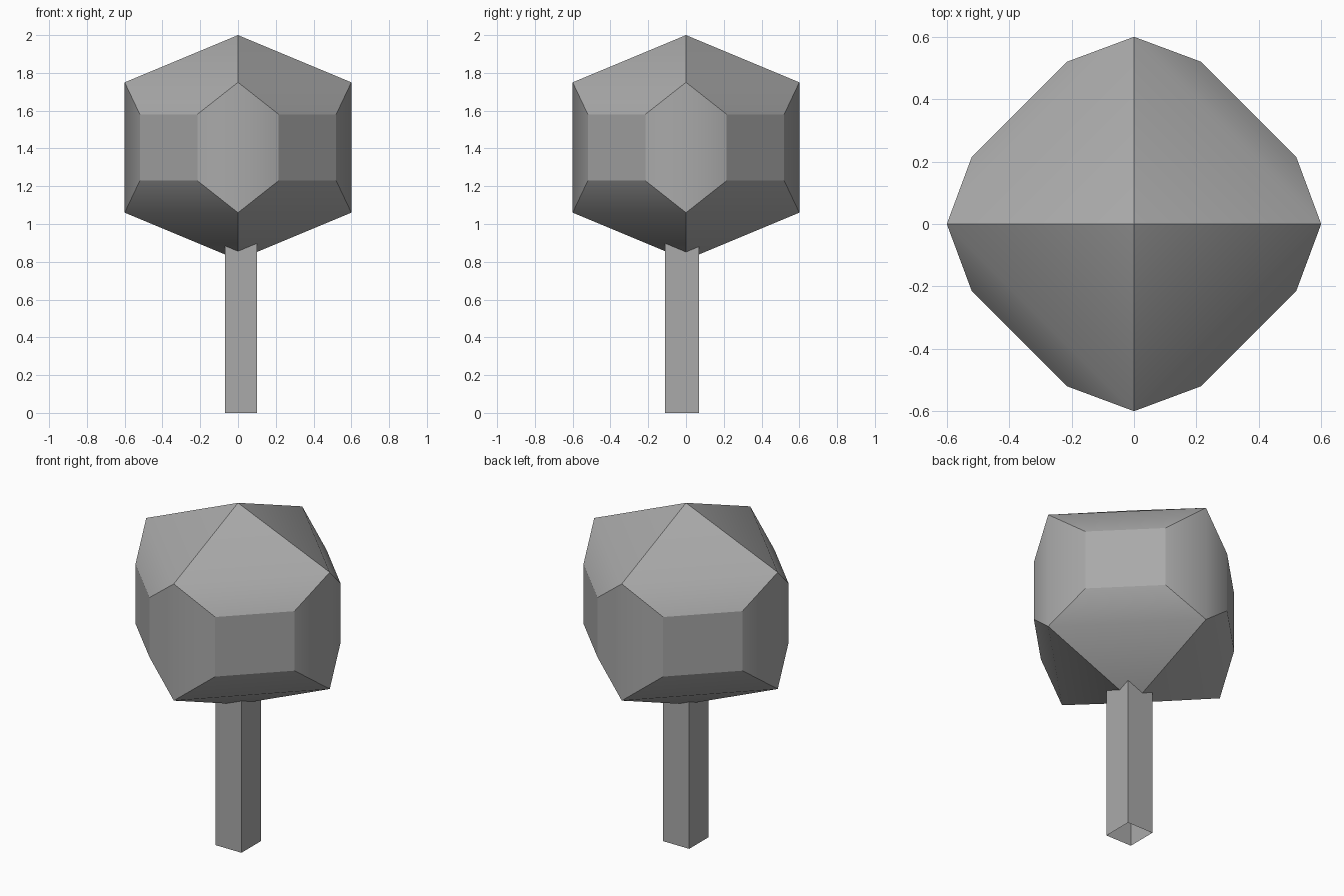
import bpy, bmesh
from math import hypot
from mathutils import Matrix, Vector

cube = bpy.data.objects.get("Cube")
if cube:
    bpy.data.objects.remove(cube, do_unlink=True)

# One flat grey for the whole tree
grey = bpy.data.materials.new("plain grey")
grey.use_nodes = True
colour = (0.4, 0.4, 0.4, 1)
grey.diffuse_color = colour
grey.node_tree.nodes["Principled BSDF"].inputs["Base Color"].default_value = colour


def add_object(name, bm):
    mesh = bpy.data.meshes.new(name)
    bmesh.ops.recalc_face_normals(bm, faces=bm.faces)
    bm.to_mesh(mesh)
    bm.free()
    mesh.materials.append(grey)
    obj = bpy.data.objects.new(name, mesh)
    bpy.context.collection.objects.link(obj)
    return obj


# Crown: one quarter of a faceted gem, turned four times, mirrored top to bottom
RADIUS, WIDE, NARROW = 0.6, 0.52, 0.215
MID, APEX, AXIS, SIDE = 1.405, 0.595, 0.345, 0.176

bm = bmesh.new()
for quarter in range(4):
    turn = Matrix.Rotation(quarter * 1.5707963, 3, "Z")

    def face(*points):
        bm.faces.new([bm.verts.new(turn @ Vector(p)) for p in points])

    def ring(s):
        return ((RADIUS, 0, MID + s * AXIS), (WIDE, NARROW, MID + s * SIDE),
                (NARROW, WIDE, MID + s * SIDE), (0, RADIUS, MID + s * AXIS))

    upper, lower = ring(1), ring(-1)
    for s, r in ((1, upper), (-1, lower)):
        face((0, 0, MID + s * APEX), r[0], r[3])
        face(*r)
    for i in range(3):
        face(lower[i], lower[i + 1], upper[i + 1], upper[i])

bmesh.ops.remove_doubles(bm, verts=bm.verts, dist=0.001)
for f in bm.faces:
    f.smooth = True
# Folds between the outermost points are soft, all other edges are crisp
for e in bm.edges:
    e.smooth = all(hypot(v.co.x, v.co.y) > RADIUS - 0.01 for v in e.verts)
add_object("crown", bm)

# Trunk: square tube, open below, reaching into the crown
bm = bmesh.new()
corners = [(-0.07, -0.11), (0.1, -0.11), (0.1, 0.07), (-0.07, 0.07)]
base = [bm.verts.new((x, y, 0)) for x, y in corners]
top = [bm.verts.new((x, y, 1)) for x, y in corners]
for i in range(4):
    j = (i + 1) % 4
    bm.faces.new((base[i], base[j], top[j], top[i]))
add_object("trunk", bm)
